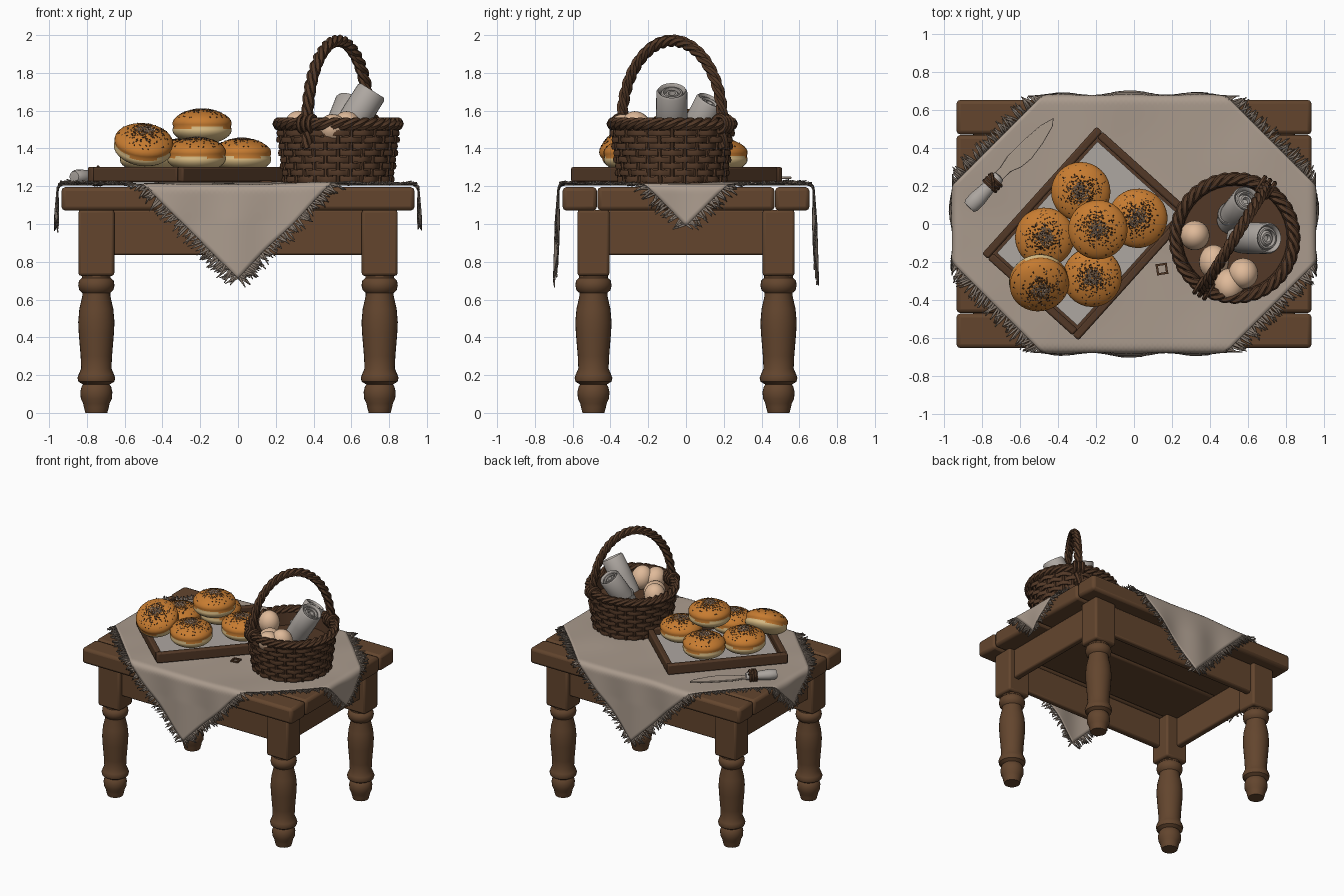
import bpy, bmesh, math, random
from math import sin, cos, pi, radians
from mathutils import Vector, Matrix

if "Cube" in bpy.data.objects:
    bpy.data.objects.remove(bpy.data.objects["Cube"])
random.seed(4)

def mat(name, r, g, b):
    m = bpy.data.materials.new(name)
    m.diffuse_color = (r, g, b, 1)
    m.use_nodes = True
    m.node_tree.nodes["Principled BSDF"].inputs["Base Color"].default_value = m.diffuse_color
    return m
WOOD = mat("table wood", .125, .06, .027)
WICKER = mat("dark wicker", .085, .04, .02)
CLOTH = mat("beige cloth", .40, .325, .265)
FRINGE = mat("fringe", .23, .185, .15)
CREAM = mat("bun cream", .72, .52, .24)
CRUST = mat("bun crust", .57, .2, .03)
SEED = mat("dark seed", .06, .03, .015)
PALE = mat("pale seed", .55, .39, .28)
LINEN = mat("grey linen", .42, .385, .355)
EGG = mat("egg shell", .74, .49, .32)

def finish(name, bm, *mats, M=None, bevel=0, solid=0):
    bmesh.ops.recalc_face_normals(bm, faces=bm.faces[:])
    me = bpy.data.meshes.new(name)
    bm.to_mesh(me); bm.free()
    for m in mats: me.materials.append(m)
    ob = bpy.data.objects.new(name, me)
    bpy.context.collection.objects.link(ob)
    if M is not None: ob.matrix_world = M
    if solid:
        s = ob.modifiers.new("thickness", 'SOLIDIFY'); s.thickness = solid; s.offset = 0
    if bevel:
        b = ob.modifiers.new("bevel", 'BEVEL'); b.width = bevel; b.segments = 2
    return ob

def box(name, c, s, m, bevel=.012, M=Matrix()):
    bm = bmesh.new()
    bmesh.ops.create_cube(bm, size=1, matrix=Matrix.Diagonal((*s, 1)))
    return finish(name, bm, m, M=M @ Matrix.Translation(c), bevel=bevel)

def lathe(name, prof, m, M=Matrix(), n=28):
    bm = bmesh.new()
    rings = [[bm.verts.new((r*cos(2*pi*i/n), r*sin(2*pi*i/n), z)) for i in range(n)] for r, z in prof]
    for a, b in zip(rings, rings[1:]):
        for i in range(n):
            bm.faces.new((a[i], a[(i+1) % n], b[(i+1) % n], b[i]))
    for r in (rings[0], rings[-1]): bm.faces.new(r)
    bmesh.ops.remove_doubles(bm, verts=bm.verts[:], dist=1e-5)
    return finish(name, bm, m, M=M)

def tube(bm, pts, ref, a, b, n=6, closed=False):
    # sweep an ellipse (a across, b along ref) down a path
    N, rings = len(pts), []
    for i, p in enumerate(pts):
        t = (pts[(i+1) % N] - pts[i-1]) if closed else (pts[min(i+1, N-1)] - pts[max(i-1, 0)])
        t.normalize()
        u = (ref - t*ref.dot(t)).normalized(); w = t.cross(u)
        rings.append([bm.verts.new(p + w*a*cos(2*pi*k/n) + u*b*sin(2*pi*k/n)) for k in range(n)])
    for i in range(N if closed else N-1):
        r, q = rings[i], rings[(i+1) % N]
        for k in range(n):
            bm.faces.new((r[k], r[(k+1) % n], q[(k+1) % n], q[k]))
    if not closed:
        bm.faces.new(rings[0]); bm.faces.new(rings[-1])

def rope(bm, path, ref, off, rad, turns, closed=False):
    # three strands twisted round a planar path with plane normal ref
    N = len(path)
    for s in range(3):
        pts = []
        for i, p in enumerate(path):
            t = (path[(i+1) % N] - path[i-1]) if closed or 0 < i < N-1 else (path[min(i+1, N-1)] - path[max(i-1, 0)])
            w = t.normalized().cross(ref)
            ph = 2*pi*(turns*i/N + s/3)
            pts.append(p + (w*cos(ph) + ref*sin(ph))*off)
        tube(bm, pts, ref, rad, rad, 6, closed)

def circle(c, u, w, r, n):
    return [c + (u*cos(2*pi*i/n) + w*sin(2*pi*i/n))*r for i in range(n)]
X, Y, Z = Vector((1, 0, 0)), Vector((0, 1, 0)), Vector((0, 0, 1))

# table: planks, legs, aprons
for i, (y0, y1) in enumerate([(-.655, -.47), (-.47, 0), (0, .47), (.47, .655)]):
    box(f"table_plank_{i}", (0, (y0+y1)/2, 1.133), (1.87, y1-y0-.002, .125), WOOD, .022)
LEG = [(.058, 0), (.066, .03), (.07, .05), (.082, .075), (.085, .11), (.078, .14), (.07, .15), (.095, .165),
       (.1, .185), (.093, .205), (.08, .235), (.083, .3), (.093, .42), (.096, .48), (.09, .55), (.074, .62),
       (.074, .635), (.09, .65), (.096, .675), (.092, .70), (.076, .715), (.076, .735)]
for sx in (-1, 1):
    for sy in (-1, 1):
        tag = ("left" if sx < 0 else "right") + ("_front" if sy < 0 else "_back")
        lathe(f"leg_{tag}", LEG, WOOD, Matrix.Translation((sx*.75, sy*.49, 0)))
        box(f"leg_block_{tag}", (sx*.75, sy*.49, .9), (.19, .17, .35), WOOD, .015)
    box(f"side_apron_{sx}", (sx*.775, 0, .955), (.05, .84, .24), WOOD)
    box(f"long_apron_{sx}", (0, sx*.515, .955), (1.34, .05, .24), WOOD)

# draped cloth: a diamond folded over the table edges
def fold(e, r=.03):
    # overhang e -> (outward, down)
    if e <= 0: return 0, 0
    if e < r*pi/2: return r*sin(e/r), r*(1-cos(e/r))
    return r, r + e - r*pi/2
def drape(x, y, lift=0):
    z = 1.208 + lift + .006*(1+sin(9*x+5*y+sin(7*y)))*(.5+.5*sin(4*x-7*y+1))
    ox, dx = fold(abs(x)-.925); oy, dy = fold(abs(y)-.645)
    wob = .010*sin(17*x+2)*min(1, dy*5); wob2 = .010*sin(19*y)*min(1, dx*6)
    px = math.copysign(min(abs(x), .925)+ox+wob2+.03*dx, x)
    py = math.copysign(min(abs(y), .645)+oy+wob+.03*dy, y)
    return Vector((px, py, z-dx-dy))
H, G = 1.16, 84
bm = bmesh.new()
g = [[bm.verts.new(drape((i-j)/G*H, ((i+j)/G-1)*H)) for j in range(G+1)] for i in range(G+1)]
for i in range(G):
    for j in range(G):
        bm.faces.new((g[i][j], g[i+1][j], g[i+1][j+1], g[i][j+1]))
finish("tablecloth", bm, CLOTH, solid=.008)
bm = bmesh.new()
for sx in (-1, 1):
    for sy in (-1, 1):
        for k in range(150):
            t = (k+random.random())/150
            x, y = sx*H*t, sy*H*(1-t)
            a = math.atan2(sy, sx) + random.uniform(-.45, .45)
            L = random.uniform(.045, .08); lf = random.uniform(0, .018)
            ex, ey = sx*.0045, -sy*.0045
            row = []
            for f, w in ((-.1, 1), (.5, .9), (1, .3)):
                qx, qy = x+cos(a)*L*f, y+sin(a)*L*f
                row.append([bm.verts.new(drape(qx+s*w*ex, qy+s*w*ey, lf*f)) for s in (-1, 1)])
            for p, q in zip(row, row[1:]):
                bm.faces.new((p[0], p[1], q[1], q[0]))
finish("cloth_fringe", bm, FRINGE, solid=.006)

# tray with paper lining
T = Matrix.Translation((-.245, -.05, 0)) @ Matrix.Rotation(radians(48), 4, 'Z')
box("tray_floor", (0, 0, 1.235), (.88, .66, .03), WICKER, 0, T)
box("tray_paper", (0, 0, 1.255), (.79, .57, .008), LINEN, 0, T)
for s in (-1, 1):
    box(f"tray_long_rim_{s}", (0, s*.32, 1.262), (.9, .042, .08), WICKER, .01, T)
    box(f"tray_short_rim_{s}", (s*.43, 0, 1.262), (.042, .6, .08), WICKER, .01, T)

# seeded buns
def bun(i, loc, tilt=(0, 0)):
    M = Matrix.Translation(loc) @ Matrix.Rotation(tilt[0], 4, 'X') @ Matrix.Rotation(tilt[1], 4, 'Y') @ Matrix.Rotation(i*1.3, 4, 'Z')
    bm = bmesh.new()
    bmesh.ops.create_uvsphere(bm, u_segments=32, v_segments=24, radius=1)
    def shape(v):
        k = 1 + .08*(1-abs(v.z))*abs(v.z)*4
        return Vector((v.x*.152*k, v.y*.152*k, max(v.z, -.92)*.095))
    for v in bm.verts: v.co = shape(v.co)
    for f in bm.faces:
        c = f.calc_center_median()
        f.material_index = 1 if c.z > -.004 + .008*sin(3*math.atan2(c.y, c.x)) else 0
    finish(f"bun_{i}", bm, CREAM, CRUST, M=M)
    bm = bmesh.new()
    for k in range(420):
        r, a = abs(random.gauss(0, .36)), random.uniform(0, 2*pi)
        r = min(r + .06, .85)
        v = Vector((r*cos(a), r*sin(a), math.sqrt(1-r*r)))
        S = Matrix.Translation(shape(v)) @ v.to_track_quat('Z', 'Y').to_matrix().to_4x4() \
            @ Matrix.Rotation(random.uniform(0, pi), 4, 'Z') @ Matrix.Diagonal((.0065, .0038, .003, 1))
        p = [bm.verts.new(S @ Vector(c)) for c in ((1, 0, 0), (0, 1, 0), (-1, 0, 0), (0, -1, 0), (0, 0, 1))]
        light = random.random() < (.6 if r < .33 else .04)
        for j in range(4):
            bm.faces.new((p[j], p[(j+1) % 4], p[4])).material_index = int(light)
    finish(f"bun_seeds_{i}", bm, SEED, PALE, M=M)
for i, (p, t) in enumerate([((-.28, .17, 1.36), (0, 0)), ((.02, .03, 1.36), (0, 0)), ((-.47, -.07, 1.36), (0, 0)),
                            ((-.22, -.28, 1.365), (.05, 0)), ((-.5, -.31, 1.42), (.5, .1)), ((-.19, -.03, 1.515), (0, 0))]):
    bun(i, p, t)

# basket: core, woven rows, stakes, rope rim and handle
C = Vector((.53, -.073, 0))
lathe("basket_core", [(0, 1.215), (.272, 1.215), (.305, 1.52), (.285, 1.52), (.275, 1.42), (0, 1.42)], WICKER, Matrix.Translation(C), 40)
bm = bmesh.new()
for row in range(8):
    z = 1.236 + row*.035
    R = .281 + .033*row/7
    pts = []
    for i in range(140):
        a = 2*pi*i/140
        r = R + .010*cos(14*a + row*pi)
        pts.append(C + Vector((r*cos(a), r*sin(a), z + random.uniform(-.0015, .0015))))
    tube(bm, pts, Z, .009, .0175, 6, True)
finish("basket_weave", bm, WICKER)
bm = bmesh.new()
for k in range(28):
    d = Vector((cos(2*pi*k/28), sin(2*pi*k/28), 0))
    tube(bm, [C + d*.282 + Z*1.22, C + d*.316 + Z*1.52], d, .011, .009, 6)
finish("basket_stakes", bm, WICKER)
bm = bmesh.new()
rope(bm, circle(C + Z*1.53, X, Y, .312, 180), Z, .018, .018, 12, True)
finish("basket_rim", bm, WICKER)
h = Vector((cos(radians(58.5)), sin(radians(58.5)), 0)); nrm = Vector((-h.y, h.x, 0))
path = [C + h*.312 + Z*(1.40+.02*i) for i in range(7)]
path += [C + h*.312*cos(pi*i/80) + Z*(1.54 + .43*sin(pi*i/80)) for i in range(81)]
path += [C - h*.312 + Z*(1.52-.02*i) for i in range(7)]
bm = bmesh.new()
rope(bm, path, nrm, .016, .018, 8)
for s in (-1, 1):
    for o in (-.03, 0, .03):
        tube(bm, circle(C + h*s*.312 + nrm*o + Z*1.53, h, Z, .042, 20), nrm, .014, .014, 6, True)
finish("basket_handle", bm, WICKER)

# basket contents: eggs and rolled linen
for i, (x, y, z) in enumerate([(.32, -.06, 1.51), (.575, -.26, 1.51), (.5, -.32, 1.5), (.42, -.2, 1.46)]):
    bm = bmesh.new()
    bmesh.ops.create_uvsphere(bm, u_segments=24, v_segments=16, radius=.078)
    finish(f"egg_{i}", bm, EGG, M=Matrix.Translation((x, y, z)) @ Matrix.Rotation(.5*i, 4, 'X') @ Matrix.Diagonal((1, 1, 1.15, 1)))
ROLL = [(0, 0), (.075, 0), (.08, .03), (.084, .15), (.082, .29), (.074, .302), (.066, .295), (.062, .275),
        (.055, .29), (.046, .292), (.042, .27), (.03, .285), (.02, .285), (.015, .265), (0, .265)]
for i, (tip, d, s) in enumerate([((.71, -.075, 1.705), (.5, .0, .8), 1), ((.595, .13, 1.655), (.3, .4, .8), .95), ((.5, .06, 1.53), (-.25, .3, .8), .8)]):
    d = Vector(d).normalized()
    M = Matrix.Translation(Vector(tip) - d*.3*s) @ d.to_track_quat('Z', 'Y').to_matrix().to_4x4() @ Matrix.Scale(s, 4)
    lathe(f"linen_roll_{i}", ROLL, LINEN, M)

# knife behind the tray
K = Matrix.Translation((-.72, .24, 1.25)) @ Matrix.Rotation(radians(46), 4, 'Z')
lathe("knife_handle", [(0, -.215), (.034, -.212), (.044, -.195), (.045, -.15), (.037, -.08), (.036, -.02), (.03, .015), (0, .02)],
      LINEN, K @ Matrix.Rotation(pi/2, 4, 'Y') @ Matrix.Diagonal((.85, 1, 1, 1)), 20)
bm = bmesh.new()
out = [(0, .03), (.05, .028), (.12, .042), (.25, .04), (.36, .03), (.435, .008), (.4, -.02), (.3, -.045), (.2, -.058), (.13, -.05), (.07, -.025), (0, -.025)]
f = bm.faces.new([bm.verts.new((x, y, -.012)) for x, y in out])
ex = bmesh.ops.extrude_face_region(bm, geom=[f])
bmesh.ops.translate(bm, vec=(0, 0, .014), verts=[v for v in ex["geom"] if isinstance(v, bmesh.types.BMVert)])
finish("knife_blade", bm, CLOTH, M=K, bevel=.003)
bm = bmesh.new()
for o in (-.055, -.035, -.015):
    tube(bm, circle(X*o, Y, Z, .04, 20), X, .011, .011, 6, True)
tube(bm, [Vector((-.06, -.03, .035)), Vector((-.03, .0, .052)), Vector((0, .04, .03))], Z, .009, .009)
finish("knife_cord", bm, WICKER, M=K)

# small square loop lying on the cloth
Q = Matrix.Translation((.147, -.237, 1.225)) @ Matrix.Rotation(.15, 4, 'Z')
for s in (-1, 1):
    box(f"loop_bar_x_{s}", (0, s*.024, 0), (.06, .011, .012), WICKER, 0, Q)
    box(f"loop_bar_y_{s}", (s*.024, 0, 0), (.011, .06, .012), WICKER, 0, Q)

# smooth shading with sharp edges kept
for o in bpy.data.objects: o.select_set(True)
bpy.context.view_layer.objects.active = bpy.data.objects["tablecloth"]
bpy.ops.object.shade_smooth_by_angle(angle=radians(40))
